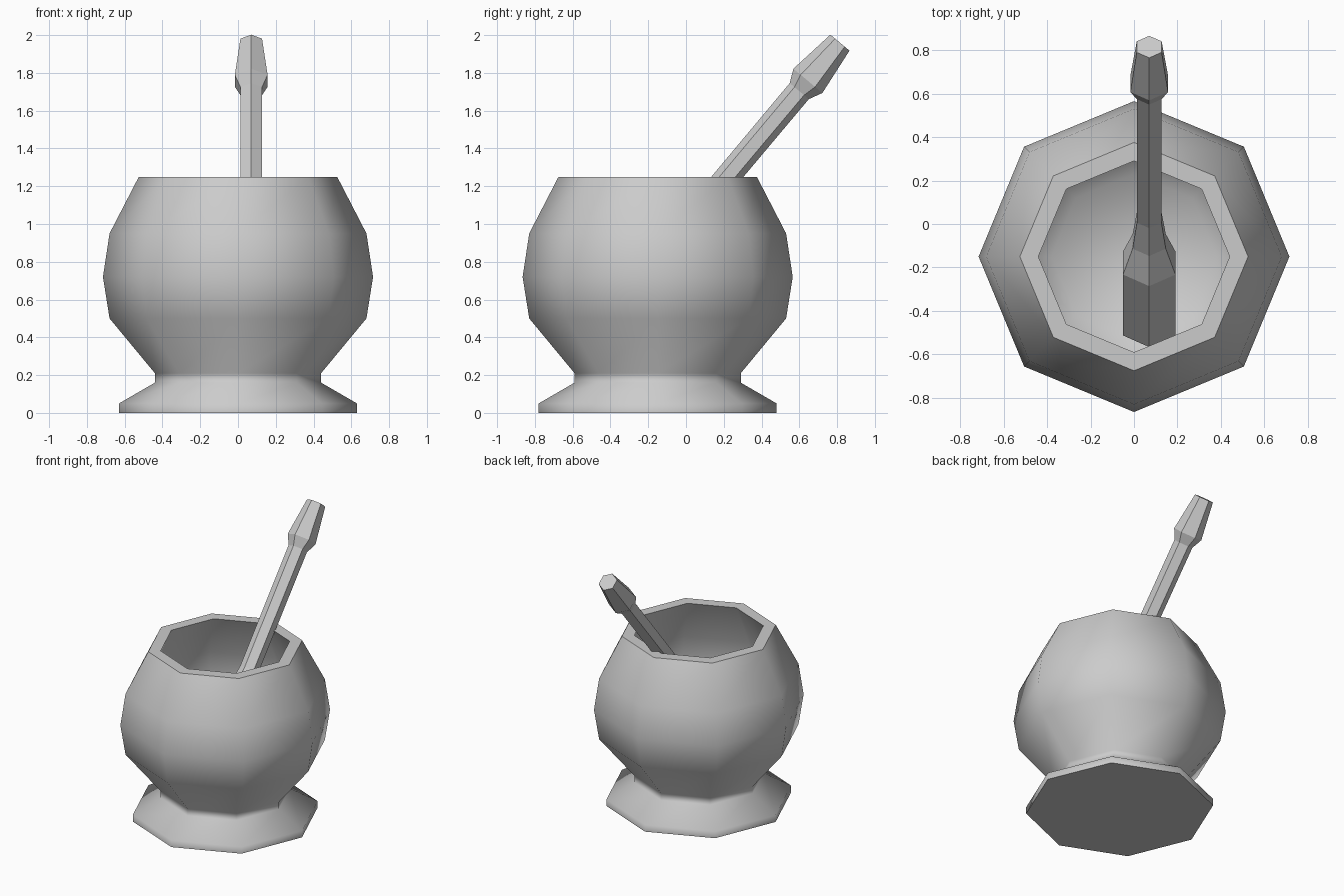
import bpy, bmesh
from math import sin, cos, pi, radians
from mathutils import Matrix

if "Cube" in bpy.data.objects:
    bpy.data.objects.remove(bpy.data.objects["Cube"])


def lathe(name, profile, sides, start=0.0):
    """Spin (radius, z) points round z and cap both ends."""
    bm = bmesh.new()
    rings = [[bm.verts.new((r * cos(start + 2 * pi * i / sides),
                            r * sin(start + 2 * pi * i / sides), z))
              for i in range(sides)] for r, z in profile]
    for a, b in zip(rings, rings[1:]):
        for i in range(sides):
            j = (i + 1) % sides
            bm.faces.new((a[i], a[j], b[j], b[i]))
    bm.faces.new(rings[0][::-1])
    bm.faces.new(rings[-1])
    bmesh.ops.recalc_face_normals(bm, faces=bm.faces)
    mesh = bpy.data.meshes.new(name)
    bm.to_mesh(mesh)
    bm.free()
    obj = bpy.data.objects.new(name, mesh)
    bpy.context.collection.objects.link(obj)
    return obj


# Mortar: flared foot, round bowl, thick rim and hollow inside
mortar = lathe("mortar_bowl", [
    (0.63, 0), (0.63, 0.05), (0.44, 0.16), (0.44, 0.21), (0.68, 0.50),
    (0.715, 0.72), (0.68, 0.95), (0.525, 1.25),
    (0.44, 1.25), (0.585, 0.94), (0.615, 0.72), (0.585, 0.52), (0.38, 0.29)], 8)
mortar.location = (0, -0.15, 0)
bpy.ops.object.select_all(action='DESELECT')
mortar.select_set(True)
bpy.context.view_layer.objects.active = mortar
bpy.ops.object.shade_smooth_by_angle(angle=radians(61))

# Pestle: six-sided, profile measured down from the handle tip, leaning back
pestle = lathe("pestle", [
    (0.139, -1.983), (0.139, -1.547), (0.088, -1.392), (0.065, -1.22),
    (0.066, -0.335), (0.10, -0.264), (0.066, 0)], 6, pi / 2)
pestle.matrix_world = Matrix.Translation((0.07, 0.815, 1.96)) @ Matrix.Rotation(radians(-40), 4, 'X')
